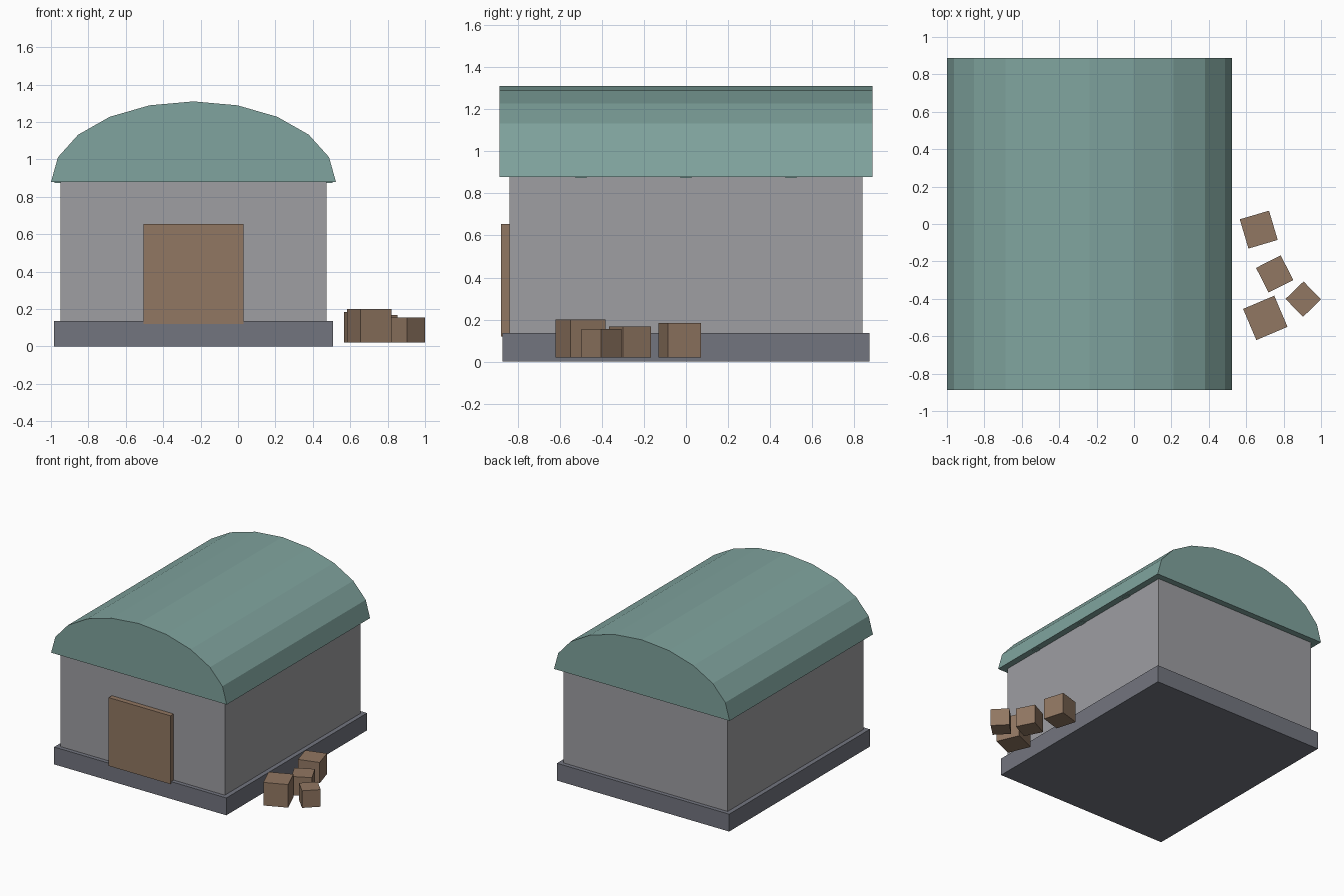
import bpy, bmesh, math
from mathutils import Matrix, Vector

if "Cube" in bpy.data.objects:
    bpy.data.objects.remove(bpy.data.objects["Cube"])


def material(name, rgb):
    m = bpy.data.materials.new(name)
    m.diffuse_color = (*rgb, 1)
    m.use_nodes = True
    m.node_tree.nodes["Principled BSDF"].inputs["Base Color"].default_value = m.diffuse_color
    return m


WALL = material("wall grey", (0.342, 0.342, 0.361))
STONE = material("foundation grey", (0.171, 0.178, 0.212))
ROOF = material("roof green", (0.215, 0.371, 0.342))
WOOD = material("wood brown", (0.283, 0.184, 0.122))


def finish(bm, name, mat):
    bmesh.ops.recalc_face_normals(bm, faces=bm.faces)
    mesh = bpy.data.meshes.new(name)
    bm.to_mesh(mesh)
    bm.free()
    mesh.materials.append(mat)
    ob = bpy.data.objects.new(name, mesh)
    bpy.context.collection.objects.link(ob)
    return ob


def box(name, center, size, mat, turn=0):
    bm = bmesh.new()
    bmesh.ops.create_cube(bm, size=1, matrix=Matrix.Diagonal((*size, 1)))
    ob = finish(bm, name, mat)
    ob.location = center
    ob.rotation_euler.z = math.radians(turn)
    return ob


CX = -0.238  # building centre line

# Foundation, walls and door
box("foundation", (CX, 0, 0.068), (1.494, 1.744, 0.136), STONE)
box("walls", (CX, 0, 0.508), (1.424, 1.68, 0.744), WALL)
box("door", (CX, -0.858, 0.387), (0.536, 0.044, 0.536), WOOD)

# Faceted barrel roof: half ellipse swept along y
bm = bmesh.new()
arc = [bm.verts.new((CX + 0.762 * math.cos(math.pi * i / 10), -0.888,
                     0.878 + 0.432 * math.sin(math.pi * i / 10))) for i in range(11)]
gable = bm.faces.new(arc)
swept = bmesh.ops.extrude_face_region(bm, geom=[gable])
bmesh.ops.translate(bm, vec=Vector((0, 1.776, 0)),
                    verts=[v for v in swept["geom"] if isinstance(v, bmesh.types.BMVert)])
finish(bm, "roof", ROOF)

# Rib ends showing just under the eaves
for side in (-1, 1):
    for y in (-0.5, 0, 0.5):
        box("roof_rib_end", (CX + side * 0.724, y, 0.885), (0.036, 0.053, 0.022), ROOF)

# Crates beside the building: x, y, edge length, turn
for x, y, s, turn in ((0.667, -0.03, 0.163, 16.5), (0.752, -0.267, 0.148, 27),
                      (0.905, -0.402, 0.134, 44), (0.702, -0.502, 0.181, 23)):
    box("crate", (x, y, 0.02 + s / 2), (s, s, s), WOOD, turn)
